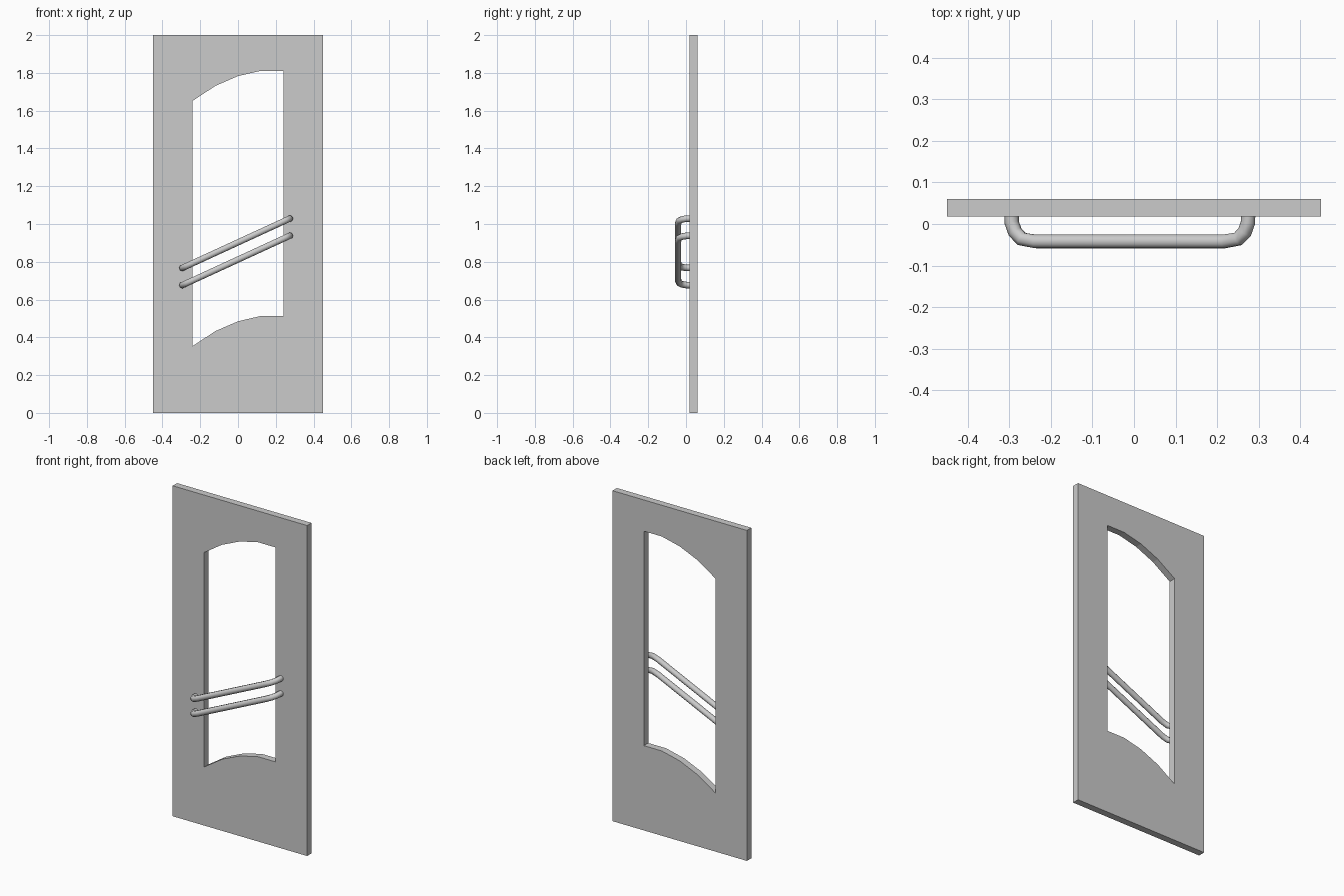
import bpy
from math import radians

if "Cube" in bpy.data.objects:
    bpy.data.objects.remove(bpy.data.objects["Cube"])


def make_curve(name, dims, paths, cyclic):
    cu = bpy.data.curves.new(name, 'CURVE')
    cu.dimensions = dims
    for pts in paths:
        sp = cu.splines.new('POLY')
        sp.points.add(len(pts) - 1)
        for p, co in zip(sp.points, pts):
            p.co = (*co, 1)
        sp.use_cyclic_u = cyclic
    ob = bpy.data.objects.new(name, cu)
    bpy.context.collection.objects.link(ob)
    return ob


def to_mesh(ob):
    bpy.ops.object.select_all(action='DESELECT')
    ob.select_set(True)
    bpy.context.view_layer.objects.active = ob
    bpy.ops.object.convert(target='MESH')
    return bpy.context.object


# Door panel: rectangle with an arched opening, extruded to thickness
arch = [(-0.24, 1.652), (-0.12, 1.731), (0, 1.783), (0.12, 1.811), (0.24, 1.811)]
opening = [(x, z, 0) for x, z in arch] + [(x, z - 1.298, 0) for x, z in reversed(arch)]
outer = [(-0.45, 0, 0), (0.45, 0, 0), (0.45, 2, 0), (-0.45, 2, 0)]
panel = make_curve("door_panel", '2D', [outer, opening], True)
panel.data.fill_mode = 'BOTH'
panel.data.extrude = 0.021
panel.location.y = 0.039
panel.rotation_euler.x = radians(90)
panel = to_mesh(panel)
bpy.ops.object.transform_apply(location=True, rotation=True, scale=True)
panel.data.polygons.foreach_set("use_smooth", [False] * len(panel.data.polygons))

# Slanted pull bars: each end bends back into the panel
half, mid_x, slope = 0.284, -0.010, 0.46
bend = [(0, 0.019), (0, 0.004), (0.008, -0.019), (0.024, -0.036), (0.058, -0.042)]


def pull_bar(name, mid_z):
    left = [(-half + d, y) for d, y in bend]
    path = left + [(-u, y) for u, y in reversed(left)]
    pts = [(mid_x + u, y, mid_z + slope * u) for u, y in path]
    bar = make_curve(name, '3D', [pts], False)
    bar.data.bevel_depth = 0.0175
    bar.data.bevel_resolution = 2
    bar.data.use_fill_caps = True
    to_mesh(bar)
    bpy.ops.object.shade_smooth_by_angle(angle=radians(46))


pull_bar("upper_pull_bar", 0.898)
pull_bar("lower_pull_bar", 0.807)
